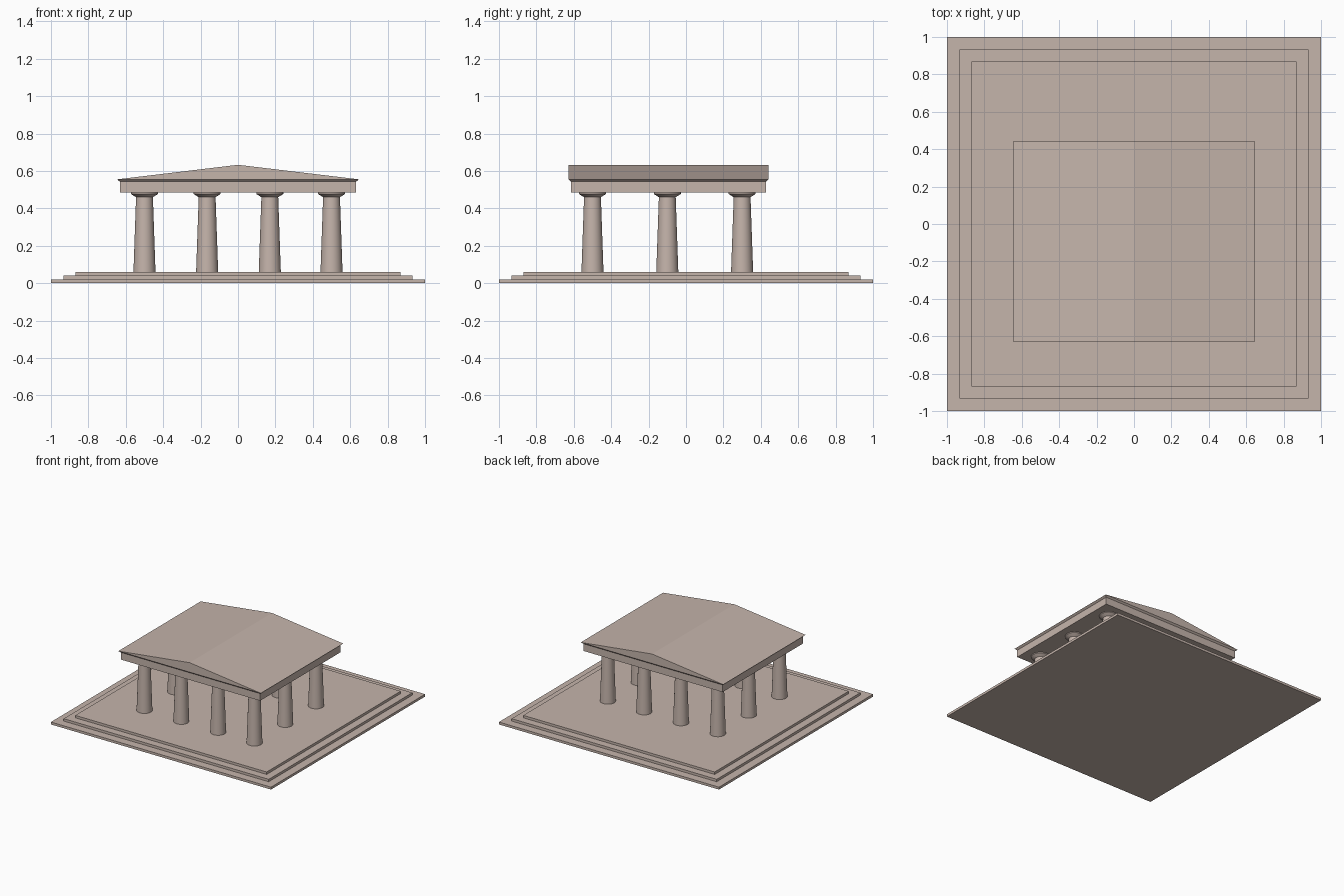
import bpy, bmesh, math

if "Cube" in bpy.data.objects:
    bpy.data.objects.remove(bpy.data.objects["Cube"])

stone = bpy.data.materials.new("pale stone")
stone.diffuse_color = (0.56, 0.46, 0.41, 1)
stone.use_nodes = True
stone.node_tree.nodes["Principled BSDF"].inputs["Base Color"].default_value = stone.diffuse_color


def finish(name, bm):
    bmesh.ops.recalc_face_normals(bm, faces=bm.faces)
    me = bpy.data.meshes.new(name)
    bm.to_mesh(me)
    bm.free()
    me.materials.append(stone)
    ob = bpy.data.objects.new(name, me)
    bpy.context.collection.objects.link(ob)
    return ob


def box(name, x, y0, y1, z0, z1):
    bm = bmesh.new()
    bmesh.ops.create_cube(bm, size=1)
    for v in bm.verts:
        v.co = (2 * x * v.co.x, y1 if v.co.y > 0 else y0, z1 if v.co.z > 0 else z0)
    return finish(name, bm)


def lathe(name, x, y, profile, sides=32):
    bm = bmesh.new()
    rings = [[bm.verts.new((x + r * math.cos(2 * math.pi * i / sides),
                            y + r * math.sin(2 * math.pi * i / sides), z))
              for i in range(sides)] for r, z in profile]
    for a, b in zip(rings, rings[1:]):
        for i in range(sides):
            j = (i + 1) % sides
            bm.faces.new((a[i], a[j], b[j], b[i]))
    bm.faces.new(rings[0])
    bm.faces.new(rings[-1])
    ob = finish(name, bm)
    bpy.context.view_layer.objects.active = ob
    ob.select_set(True)
    bpy.ops.object.shade_smooth_by_angle(angle=math.radians(30))
    ob.select_set(False)


# Stepped base
for i, half in enumerate((1.0, 0.932, 0.87)):
    box(f"step_{i + 1}", half, -half, half, 0.02 * i, 0.02 * (i + 1))

# Columns around the perimeter, shaft and flared capital
column = [(0.059, 0.06), (0.045, 0.46), (0.055, 0.466), (0.072, 0.477), (0.072, 0.484)]
xs, ys = (-0.5, -0.165, 0.17, 0.5), (-0.5, -0.1, 0.3)
for i, x in enumerate(xs):
    for j, y in enumerate(ys):
        if i in (0, 3) or j in (0, 2):
            lathe(f"column_{i}_{j}", x, y, column)

# Beam slab resting on the columns
box("entablature", 0.632, -0.615, 0.428, 0.484, 0.543)

# Cornice flaring out to the eaves
cornice = box("cornice", 0.632, -0.615, 0.428, 0.543, 0.555)
for v in cornice.data.vertices:
    if v.co.z > 0.55:
        v.co.x = math.copysign(0.648, v.co.x)
        v.co.y = 0.441 if v.co.y > 0 else -0.628

# Low gabled roof, ridge running front to back
bm = bmesh.new()
front = [bm.verts.new((x, -0.628, z)) for x, z in ((-0.648, 0.555), (0.648, 0.555), (0, 0.633))]
gable = bm.faces.new(front)
out = bmesh.ops.extrude_face_region(bm, geom=[gable])
bmesh.ops.translate(bm, vec=(0, 1.069, 0),
                    verts=[g for g in out["geom"] if isinstance(g, bmesh.types.BMVert)])
finish("gable_roof", bm)
